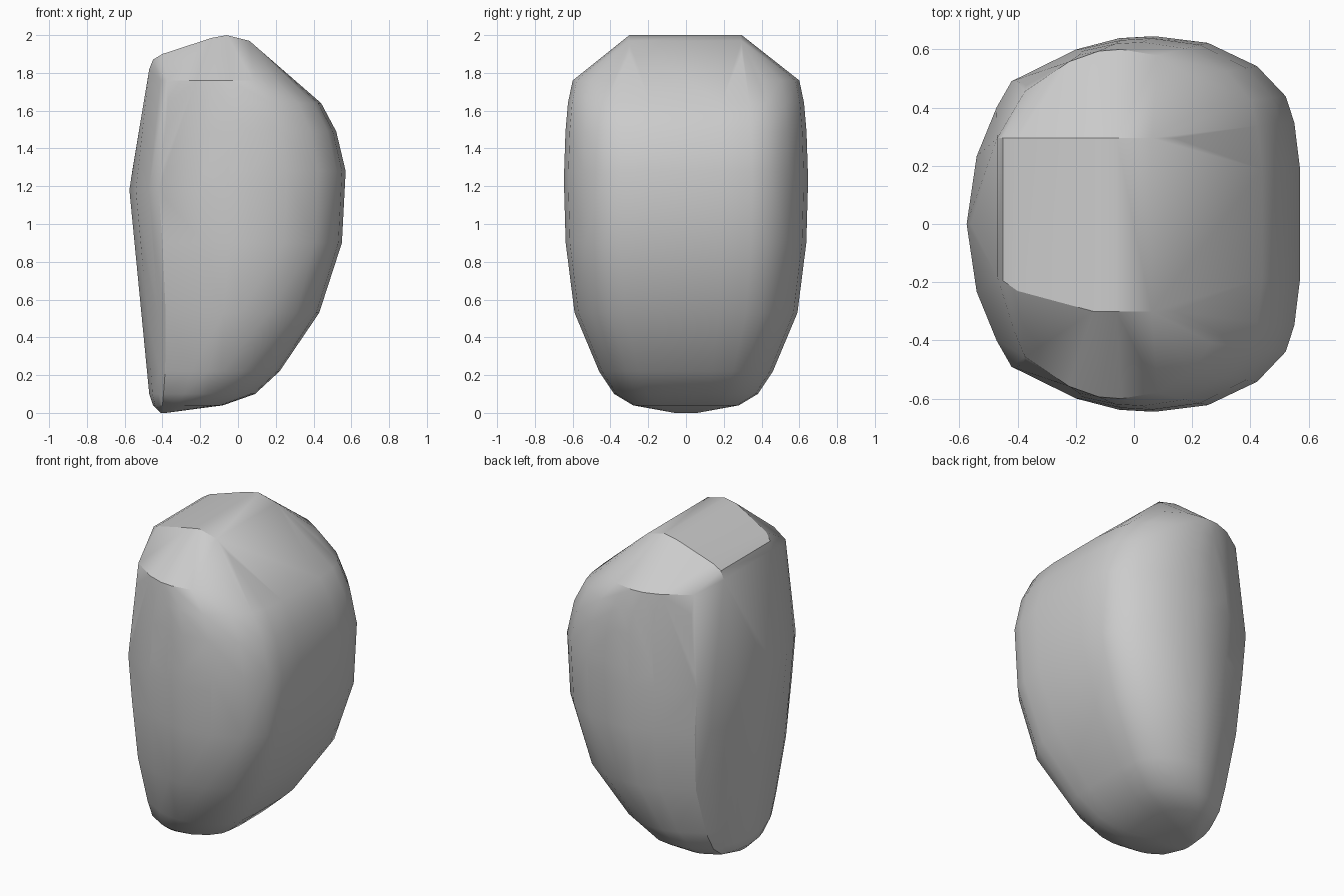
import bpy, bmesh, math

if "Cube" in bpy.data.objects:
    bpy.data.objects.remove(bpy.data.objects["Cube"])

# Half outline of the widest cross-section: (fraction of x range, fraction of half width)
outline = [(1.0, 0.0), (1.0, 0.30), (0.983, 0.54), (0.957, 0.68), (0.87, 0.84),
           (0.72, 0.965), (0.56, 1.0), (0.46, 0.99), (0.33, 0.93),
           (0.135, 0.76), (0.09, 0.62), (0.03, 0.36), (0.0, 0.0)]

# Horizontal sections: z, min x, max x, half width in y
sections = [(0.0, -0.41, -0.38, 0.06), (0.04, -0.45, -0.08, 0.28),
            (0.10, -0.47, 0.09, 0.38), (0.22, -0.48, 0.22, 0.46),
            (0.53, -0.51, 0.43, 0.59), (0.90, -0.548, 0.55, 0.637),
            (1.18, -0.575, 0.566, 0.645), (1.28, -0.56, 0.57, 0.645),
            (1.49, -0.525, 0.52, 0.638), (1.64, -0.498, 0.44, 0.625),
            (1.76, -0.48, 0.30, 0.60)]

# Flat-topped roof profile: x, z
roof = [(-0.47, 1.82), (-0.45, 1.87), (-0.40, 1.90), (-0.14, 1.985),
        (-0.06, 2.0), (0.06, 1.97), (0.14, 1.90)]

bm = bmesh.new()

# Rounded body
for z, x0, x1, w in sections:
    for fx, fy in outline:
        for side in (-1, 1):
            bm.verts.new((x0 + fx * (x1 - x0), side * fy * w, z))

# Roof, with one front corner cut off on the left edge
for x, z in roof:
    bm.verts.new((x, 0.295, z))
    bm.verts.new((x, -0.30 + max(0, -0.30 - x) * 0.7, z))

bmesh.ops.remove_doubles(bm, verts=bm.verts, dist=0.001)
hull = bmesh.ops.convex_hull(bm, input=bm.verts)
loose = [v for v in bm.verts if not v.link_faces]
bmesh.ops.delete(bm, geom=loose, context='VERTS')
bmesh.ops.dissolve_limit(bm, angle_limit=math.radians(1), verts=bm.verts, edges=bm.edges)
bmesh.ops.recalc_face_normals(bm, faces=bm.faces)

mesh = bpy.data.meshes.new("boulder")
bm.to_mesh(mesh)
bm.free()
obj = bpy.data.objects.new("boulder", mesh)
bpy.context.collection.objects.link(obj)
bpy.context.view_layer.objects.active = obj
obj.select_set(True)
bpy.ops.object.shade_smooth_by_angle(angle=math.radians(30))
